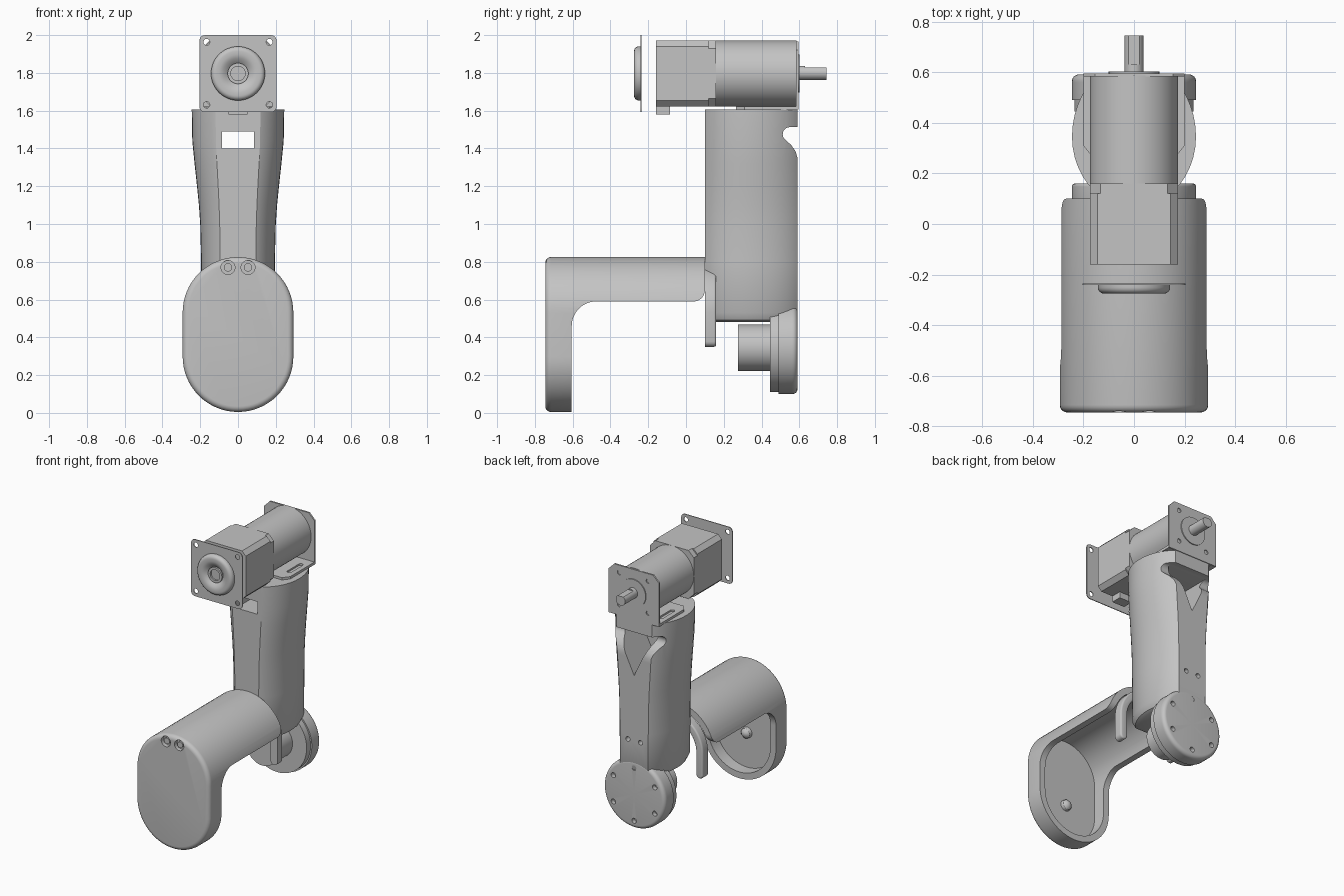
import bpy, bmesh
from math import sin, cos, pi, radians, sqrt
from mathutils import Vector, Matrix

cube = bpy.data.objects.get("Cube")
if cube:
    bpy.data.objects.remove(cube, do_unlink=True)

grey = bpy.data.materials.new("plain_grey")
grey.use_nodes = True
grey.diffuse_color = (0.55, 0.55, 0.55, 1)
grey.node_tree.nodes["Principled BSDF"].inputs["Base Color"].default_value = grey.diffuse_color


def finish(name, bm):
    bmesh.ops.recalc_face_normals(bm, faces=bm.faces)
    mesh = bpy.data.meshes.new(name)
    bm.to_mesh(mesh)
    bm.free()
    mesh.materials.append(grey)
    obj = bpy.data.objects.new(name, mesh)
    bpy.context.collection.objects.link(obj)
    return obj


def activate(obj):
    bpy.ops.object.select_all(action='DESELECT')
    obj.select_set(True)
    bpy.context.view_layer.objects.active = obj


def smooth(obj):
    activate(obj)
    bpy.ops.object.shade_smooth_by_angle(angle=radians(32))
    return obj


def cut(obj, *cutters):
    for c in cutters:
        c.hide_render = True
        activate(obj)
        m = obj.modifiers.new("cut", 'BOOLEAN')
        m.operation, m.solver, m.object = 'DIFFERENCE', 'EXACT', c
        bpy.ops.object.modifier_apply(modifier=m.name)
        bpy.data.objects.remove(c, do_unlink=True)


def prism(name, pts, a, b, axis='y', bevel=0.0):
    """Extrude a flat outline from a to b, optionally rounding the end at a."""
    place = {'x': lambda u, v, t: (t, u, v),
             'y': lambda u, v, t: (u, t, v),
             'z': lambda u, v, t: (u, v, t)}[axis]
    bm = bmesh.new()
    face = bm.faces.new([bm.verts.new(place(u, v, a)) for u, v in pts])
    ext = bmesh.ops.extrude_face_region(bm, geom=[face], use_keep_orig=True)
    moved = [g for g in ext["geom"] if isinstance(g, bmesh.types.BMVert)]
    bmesh.ops.translate(bm, verts=moved, vec=Vector(place(0, 0, b - a)))
    bmesh.ops.recalc_face_normals(bm, faces=bm.faces)
    if bevel:
        bmesh.ops.bevel(bm, geom=list(face.edges), offset=bevel, segments=5,
                        profile=0.5, affect='EDGES')
    return finish(name, bm)


def lathe(name, profile, x=0.0, z=0.0, steps=48):
    """Turn (radius, y) points about an axis along y."""
    bm = bmesh.new()
    vs = [bm.verts.new((r, y, 0)) for r, y in profile]
    es = [bm.edges.new(p) for p in zip(vs, vs[1:])]
    bmesh.ops.spin(bm, geom=vs + es, cent=(0, 0, 0), axis=(0, 1, 0),
                   angle=2 * pi, steps=steps)
    bmesh.ops.remove_doubles(bm, verts=bm.verts, dist=1e-5)
    bmesh.ops.translate(bm, verts=bm.verts, vec=(x, 0, z))
    return finish(name, bm)


def rod(name, r, a, b, x=0.0, z=0.0, steps=32):
    return lathe(name, [(0, a), (r, a), (r, b), (0, b)], x, z, steps)


def arc(cx, cy, r, a0, a1, n=12):
    return [(cx + r * cos(radians(a0 + (a1 - a0) * i / n)),
             cy + r * sin(radians(a0 + (a1 - a0) * i / n))) for i in range(n + 1)]


def box(u, v, cu=0.0, cv=0.0):
    return [(cu - u, cv - v), (cu + u, cv - v), (cu + u, cv + v), (cu - u, cv + v)]


def rounded(h, r, cv, n=5):
    k = h - r
    return (arc(k, cv + k, r, 0, 90, n) + arc(-k, cv + k, r, 90, 180, n)
            + arc(-k, cv - k, r, 180, 270, n) + arc(k, cv - k, r, 270, 360, n))


def stadium(r, top=0.532, low=0.298):
    return arc(0, top, r, 0, 180, 32) + arc(0, low, r, 180, 360, 32)


# Front cover: hollow stadium hood with the rear lower half cut away
cover = prism("front_cover", stadium(0.293), -0.745, 0.1, bevel=0.03)
below = ([(-0.605, -0.1)] + arc(-0.475, 0.46, 0.13, 180, 90)
         + arc(0.04, 0.65, 0.06, -90, 0, 8) + [(0.3, 0.65), (0.3, -0.1)])
cut(cover, prism("hollow_cutter", stadium(0.248), -0.695, 0.3),
    prism("under_cutter", below, -0.5, 0.5, 'x'))
for s in (-1, 1):
    cut(cover, rod("screw_cutter", 0.037, -0.8, -0.715, s * 0.053, 0.77))
    smooth(rod("cover_screw", 0.022, -0.735, -0.705, s * 0.053, 0.77))
smooth(cover)
smooth(lathe("cover_stud", [(0, -0.7), (0.04, -0.7), (0.035, -0.675),
                            (0.02, -0.66), (0, -0.655)], 0, 0.3))

# Inner arch holding the cover
arch = (arc(0, 0.532, 0.245, 0, 180, 32) + arc(-0.217, 0.378, 0.028, 180, 360, 8)
        + arc(0, 0.532, 0.189, 180, 0, 32) + arc(0.217, 0.378, 0.028, 180, 360, 8))
smooth(prism("inner_arch", arch, 0.16, 0.1, bevel=0.012))


# Column: flat front and back, bulging sides, widening upward
def section(w, k):
    side = []
    for i in range(19):
        t = -cos(pi * i / 18)
        reach = 0.875 if t < 0 else 0.817
        side.append((w * sqrt(1 - (t * reach) ** 2) * k, 0.345 + 0.245 * t * k))
    return side + [(-x, y) for x, y in reversed(side)]


bm = bmesh.new()
rings = []
for z, w, k in [(0.48, .19, .8), (0.492, .19, .92), (0.53, .193, 1), (0.8, .195, 1),
                (1.0, .2, 1), (1.1, .207, 1), (1.2, .217, 1), (1.32, .23, 1),
                (1.44, .242, 1), (1.605, .245, 1)]:
    rings.append([bm.verts.new((x, y, z)) for x, y in section(w, k)])
for lo, hi in zip(rings, rings[1:]):
    n = len(lo)
    for i in range(n):
        j = (i + 1) % n
        bm.faces.new((lo[i], lo[j], hi[j], hi[i]))
bm.faces.new(rings[0])
bm.faces.new(rings[-1])
column = finish("column", bm)
notch = ([(0.7, 1.51)] + arc(0.55, 1.475, 0.038, 90, 230, 8)
         + [(0.555, 1.42), (0.58, 1.385), (0.59, 1.35), (0.7, 1.35)])
cut(column, prism("notch_cutter", notch, -0.5, 0.5, 'x'),
    prism("pocket_cutter", [(-0.15, 1.512), (0.15, 1.512), (0, 1.2)], 0.33, 0.7),
    prism("window_cutter", box(0.085, 0.045, 0, 1.445), 0, 0.5))
for s in (-1, 1):
    cut(column, rod("hole_cutter", 0.017, 0.55, 0.7, s * 0.05, 0.73, 16))
smooth(column)

# Rear disc with six screw holes, step ring and hub
DISC = 0.345
disc = lathe("rear_disc", [(0, 0.49), (0.245, 0.49), (0.245, 0.56)]
             + [(r, y) for r, y in arc(0.218, 0.564, 0.027, 10, 90, 5)] + [(0, 0.591)], 0, DISC, 64)
for i in range(6):
    a = radians(90 + 60 * i)
    cut(disc, rod("hole_cutter", 0.018, 0.56, 0.7,
                  0.19 * cos(a), DISC + 0.19 * sin(a), 16))
smooth(disc)
smooth(rod("step_ring", 0.235, 0.445, 0.49, 0, DISC, 64))
smooth(rod("hub", 0.123, 0.275, 0.445, 0, DISC, 48))

# Gear motor along the top
AX = 1.797


def chamfered(h, c):
    return [(h, AX - h + c), (h, AX + h - c), (h - c, AX + h), (-h + c, AX + h),
            (-h, AX + h - c), (-h, AX - h + c), (-h + c, AX - h), (h - c, AX - h)]


prism("motor_body", chamfered(0.174, 0.03), -0.16, 0.12)
prism("motor_collar", chamfered(0.174, 0.042), 0.12, 0.16)
smooth(rod("gearbox", 0.174, 0.155, 0.586, 0, AX, 64))
prism("connector", box(0.05, 0.024, 0, 1.603), -0.16, -0.085)
smooth(rod("shaft_boss", 0.1, 0.58, 0.602, 0, AX))
shaft = rod("shaft", 0.037, 0.58, 0.745, 0, AX + 0.003)
cut(shaft, prism("flat_cutter", box(0.06, 0.02, 0, AX + 0.052), 0.63, 0.8))
smooth(shaft)

# Angle bracket: upright plate behind the gearbox and slotted foot
upright = prism("bracket_upright", [(-0.2, 1.605), (0.2, 1.605), (0.2, 1.92), (0.155, 1.965),
                                    (-0.155, 1.965), (-0.2, 1.92)], 0.583, 0.595)
foot = prism("bracket_foot", [(-0.2, 0.59), (-0.2, 0.31), (-0.165, 0.265), (0.165, 0.265),
                              (0.2, 0.31), (0.2, 0.59)], 1.603, 1.622, 'z')
for s in (-1, 1):
    for t in (-1, 1):
        cut(upright, rod("hole_cutter", 0.016, 0.588, 0.7, s * 0.115, AX + t * 0.115, 16))
    slot = arc(s * 0.15, 0.5, 0.016, 0, 180, 6) + arc(s * 0.15, 0.37, 0.016, 180, 360, 6)
    cut(foot, prism("slot_cutter", slot, 1.61, 1.7, 'z'))

# Front plate with four corner holes, and its round grommet
plate = prism("front_plate", rounded(0.204, 0.03, AX - 0.001), -0.242, -0.236)
for s in (-1, 1):
    for t in (-1, 1):
        cut(plate, rod("hole_cutter", 0.017, -0.3, -0.2, s * 0.166, AX + t * 0.166, 16))
smooth(lathe("grommet", [(0, -0.24), (0.143, -0.24), (0.143, -0.25)]
             + [(r, y) for r, y in arc(0.118, -0.25, 0.025, 0, -90, 6)]
             + [(0.1, -0.275), (0.08, -0.27), (0.062, -0.255), (0.055, -0.25),
                (0.055, -0.262), (0.038, -0.262), (0.038, -0.25), (0, -0.25)], 0, AX, 48))
